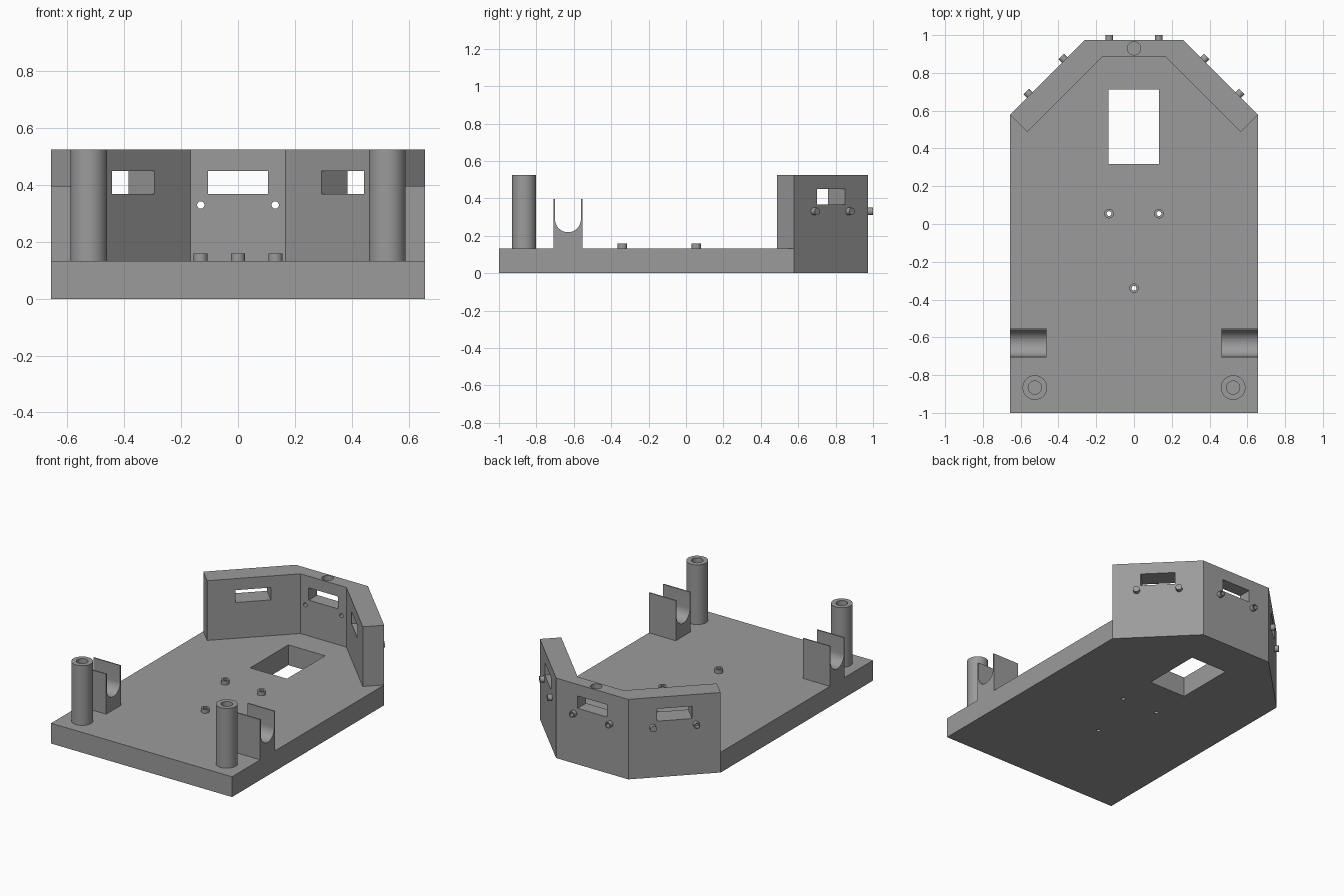
import bpy, bmesh, math
from mathutils import Matrix, Vector

if "Cube" in bpy.data.objects:
    bpy.data.objects.remove(bpy.data.objects["Cube"])

grey = bpy.data.materials.new("plain_grey")
grey.diffuse_color = (0.33, 0.33, 0.33, 1)
grey.use_nodes = True
grey.node_tree.nodes["Principled BSDF"].inputs["Base Color"].default_value = grey.diffuse_color

BASE_Z, TOP_Z = 0.133, 0.525


def make(name, bm):
    bmesh.ops.recalc_face_normals(bm, faces=bm.faces)
    me = bpy.data.meshes.new(name)
    bm.to_mesh(me)
    bm.free()
    me.materials.append(grey)
    ob = bpy.data.objects.new(name, me)
    bpy.context.collection.objects.link(ob)
    return ob


def prism(name, outline, z0, z1, matrix=Matrix()):
    """Extrude a closed outline between two heights, then place it."""
    bm = bmesh.new()
    face = bm.faces.new([bm.verts.new((x, y, z0)) for x, y in outline])
    ext = bmesh.ops.extrude_face_region(bm, geom=[face])["geom"]
    bmesh.ops.translate(bm, vec=(0, 0, z1 - z0),
                        verts=[v for v in ext if isinstance(v, bmesh.types.BMVert)])
    bm.transform(matrix)
    return make(name, bm)


def circle(r, n=32, cx=0, cy=0):
    return [(cx + r * math.cos(math.tau * i / n), cy + r * math.sin(math.tau * i / n))
            for i in range(n)]


def rect(x0, x1, y0, y1):
    return [(x0, y0), (x1, y0), (x1, y1), (x0, y1)]


def combine(ob, others, op):
    """Boolean each helper into ob, then remove the helper."""
    for other in others:
        mod = ob.modifiers.new(op, 'BOOLEAN')
        mod.operation, mod.solver, mod.object = op, 'EXACT', other
        dg = bpy.context.evaluated_depsgraph_get()
        mesh = bpy.data.meshes.new_from_object(ob.evaluated_get(dg))
        ob.modifiers.clear()
        ob.data = mesh
        bpy.data.objects.remove(other)


def smooth(ob):
    bpy.ops.object.select_all(action='DESELECT')
    ob.select_set(True)
    bpy.context.view_layer.objects.active = ob
    bpy.ops.object.shade_smooth_by_angle(angle=math.radians(30))


def tube(name, x, y, r, z0, z1, bore, bore_z, matrix=None):
    """Round tube; the bore starts at bore_z, below z0 for an open end."""
    place = matrix or Matrix.Translation((x, y, 0))
    ob = prism(name, circle(r), z0, z1, place)
    combine(ob, [prism("bore", circle(bore), bore_z, z1 + 0.05, place)], 'DIFFERENCE')
    smooth(ob)
    return ob


# Base plate with chamfered back corners
W, CX, CY, BACK = 0.657, 0.262, 0.578, 0.973
chassis = prism("base_plate_with_wall",
                [(-W, -1), (W, -1), (W, CY), (CX, BACK), (-CX, BACK), (-W, CY)], 0, BASE_Z)

# Three-sided wall around the back
wall = prism("wall", [(W, CY), (CX, BACK), (-CX, BACK), (-W, CY),
                      (-0.565, 0.487), (-0.167, 0.885), (0.167, 0.885), (0.565, 0.487)],
             0, TOP_Z)

# U-shaped cradles flush with the plate sides
YC, R, ZC, ARM = -0.631, 0.069, 0.288, 0.396
arc = [(YC + R * math.cos(math.pi * i / 24), ZC - R * math.sin(math.pi * i / 24))
       for i in range(25)]
profile = [(YC + 0.077, 0.05), (YC + 0.077, ARM), (YC + R, ARM)] + arc + \
          [(YC - R, ARM), (YC - 0.077, ARM), (YC - 0.077, 0.05)]
to_x = Matrix(((0, 0, 1, 0), (1, 0, 0, 0), (0, 1, 0, 0), (0, 0, 0, 1)))
cradles = [prism("cradle", profile, a, b, to_x) for a, b in ((-W, -0.462), (0.462, W))]
combine(chassis, [wall] + cradles, 'UNION')

# Plate window, wall-top socket and mounting holes
mounts = [(-0.132, 0.055), (0.132, 0.055), (0, -0.34)]
cuts = [prism("window", rect(-0.134, 0.133, 0.318, 0.713), -0.1, 0.3),
        prism("socket", circle(0.035, cy=0.93), TOP_Z - 0.05, 0.6)]
cuts += [prism("hole", circle(0.013, 24, x, y), -0.1, 0.3) for x, y in mounts]

# Each wall panel gets a slot and two sensor holes; local z points outward
mid_x, mid_y = (W + CX) / 2, (CY + BACK) / 2
frames = []
for px, py, ang in ((0, BACK, 0), (mid_x, mid_y, -45), (-mid_x, mid_y, 45)):
    out = Matrix.Rotation(math.radians(ang), 3, 'Z') @ Vector((0, 1, 0))
    side = Vector((out.y, -out.x, 0))
    frame = Matrix.Translation((px, py, 0)) @ \
        Matrix((-side, (0, 0, 1), out)).transposed().to_4x4()
    frames.append(frame)
    cuts.append(prism("slot", rect(-0.106, 0.106, 0.368, 0.449), -0.2, 0.1, frame))
    for s in (-0.131, 0.131):
        cuts.append(prism("hole", circle(0.013, 24, s, 0.33), -0.2, 0.1, frame))
combine(chassis, cuts, 'DIFFERENCE')
smooth(chassis)

# Short sensor tubes on the outside of the wall
for frame in frames:
    for s in (-0.131, 0.131):
        tube("sensor_tube", 0, 0, 0.02, 0, 0.027, 0.013, -0.05,
             frame @ Matrix.Translation((s, 0.33, 0)))

# Tall hollow front posts
for s in (-1, 1):
    tube("front_post", s * 0.525, -0.866, 0.065, BASE_Z, TOP_Z, 0.035, 0.25)

# Small standoffs on the plate
for x, y in mounts:
    tube("standoff", x, y, 0.025, BASE_Z, 0.159, 0.013, 0.05)
